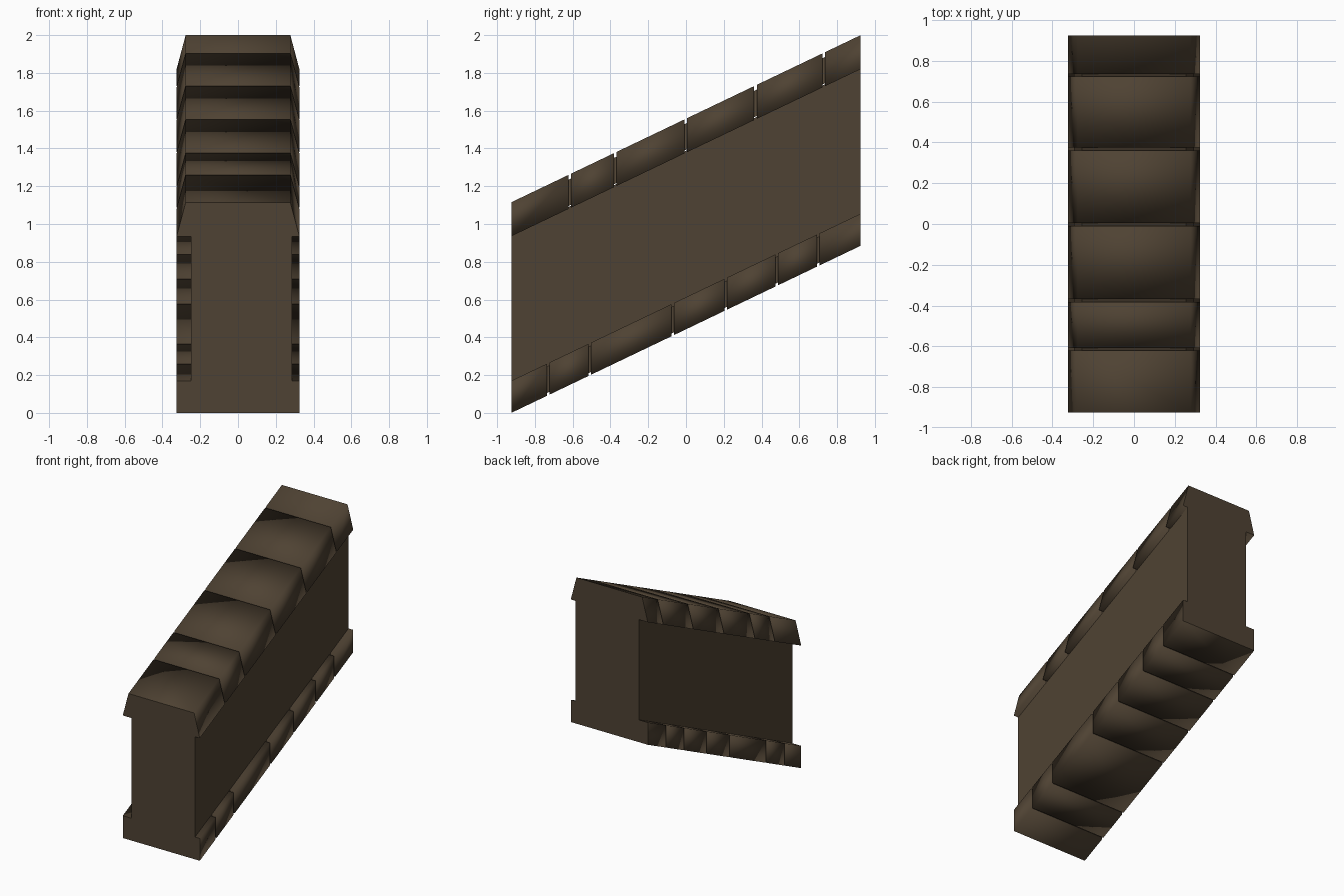
import bpy, bmesh

if "Cube" in bpy.data.objects:
    bpy.data.objects.remove(bpy.data.objects["Cube"])

SLOPE = 0.885 / 1.85      # rise of the whole wall along y
Y0, Y1 = -0.925, 0.925
GAP = 0.007               # half joint width between stones

stone_mat = bpy.data.materials.new("dark_brown_stone")
stone_mat.diffuse_color = (0.078, 0.055, 0.033, 1.0)
stone_mat.use_nodes = True
stone_mat.node_tree.nodes["Principled BSDF"].inputs["Base Color"].default_value = stone_mat.diffuse_color


def lift(y):
    return (y - Y0) * SLOPE


def sheared_block(name, profile, ya, yb, smooth=False):
    """Sweep an x-z profile from ya to yb along the slope, ends staying vertical."""
    bm = bmesh.new()
    rings = [[bm.verts.new((x, y, z + lift(y))) for x, z in profile] for y in (ya, yb)]
    n = len(profile)
    ends = [bm.faces.new(rings[0]), bm.faces.new(rings[1][::-1])]
    for i in range(n):
        j = (i + 1) % n
        bm.faces.new((rings[0][i], rings[1][i], rings[1][j], rings[0][j]))
    bmesh.ops.recalc_face_normals(bm, faces=bm.faces)
    if smooth:
        for f in bm.faces:
            f.smooth = True
        # the outer ends of the wall stay flat and crisp
        for f, y in zip(ends, (ya, yb)):
            if y in (Y0, Y1):
                for e in f.edges:
                    e.smooth = False
    mesh = bpy.data.meshes.new(name)
    bm.to_mesh(mesh)
    bm.free()
    mesh.materials.append(stone_mat)
    ob = bpy.data.objects.new(name, mesh)
    bpy.context.collection.objects.link(ob)
    return ob


def stone_row(name, profile, joints):
    """A row of separate stones, split at the joint positions."""
    cuts = [Y0] + joints + [Y1]
    for i, (a, b) in enumerate(zip(cuts, cuts[1:])):
        ya = a if a == Y0 else a + GAP
        yb = b if b == Y1 else b - GAP
        sheared_block(f"{name}_{i + 1}", profile, ya, yb, smooth=True)


# plain wall panel between the two stone rows
sheared_block("wall_panel", [(-0.25, 0.15), (0.285, 0.15), (0.285, 0.945), (-0.25, 0.945)], Y0, Y1)

# tapered coping stones on top, with a recessed core closing the joints
coping = [(-0.325, 0.935), (0.325, 0.935), (0.277, 1.115), (-0.277, 1.115)]
stone_row("coping_stone", coping, [-0.615, -0.375, -0.002, 0.368, 0.73])
sheared_block("coping_core", [(-0.295, 0.95), (0.295, 0.95), (0.255, 1.09), (-0.255, 1.09)],
              Y0 + 0.02, Y1 - 0.02)

# square base stones below, also with a core
base = [(-0.325, 0.0), (0.325, 0.0), (0.325, 0.17), (-0.325, 0.17)]
stone_row("base_stone", base, [-0.73, -0.51, -0.07, 0.21, 0.48, 0.70])
sheared_block("base_core", [(-0.31, 0.015), (0.31, 0.015), (0.31, 0.155), (-0.31, 0.155)],
              Y0 + 0.02, Y1 - 0.02)
